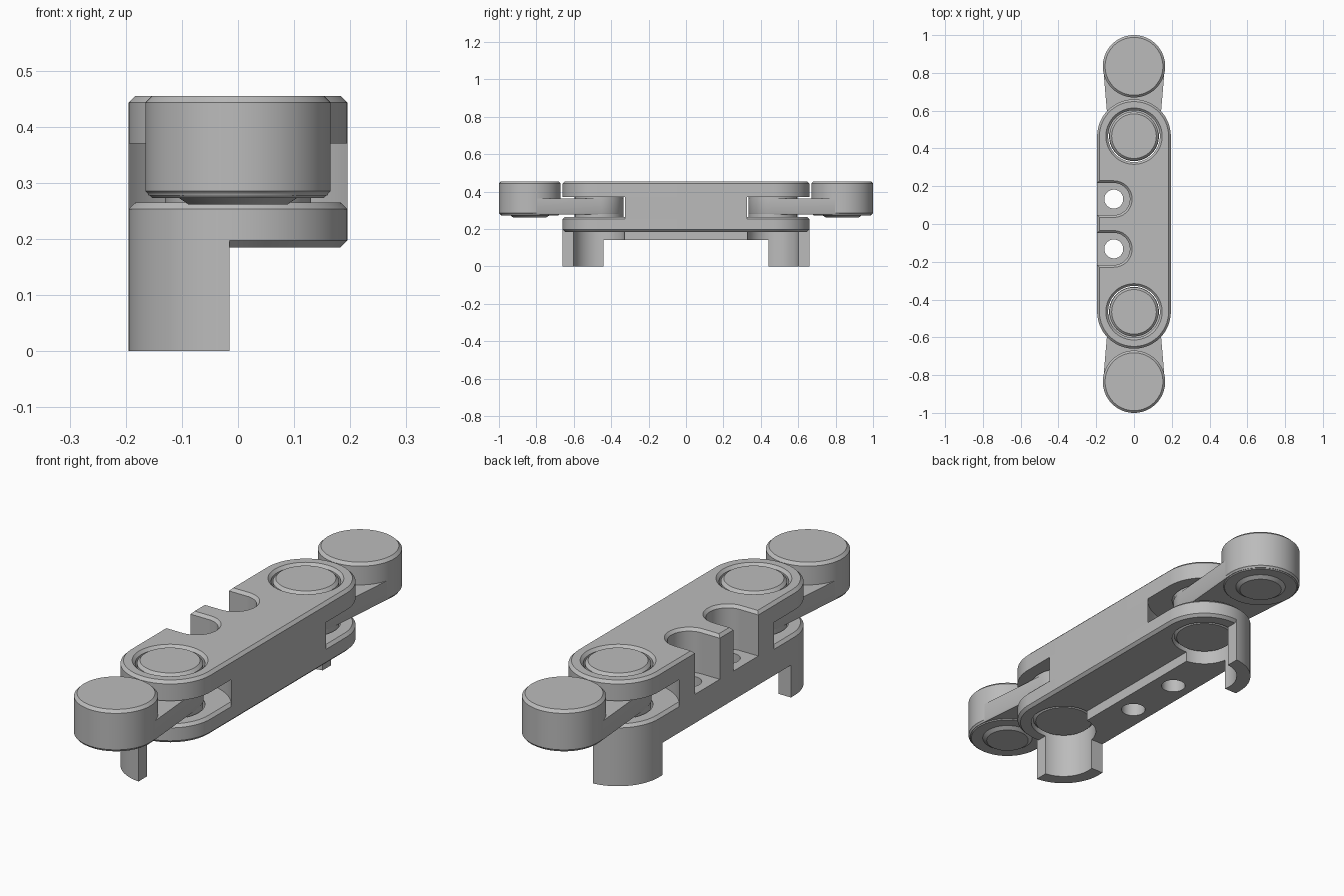
import bpy
import bmesh
from math import acos, atan2, cos, sin, pi

if "Cube" in bpy.data.objects:
    bpy.data.objects.remove(bpy.data.objects["Cube"], do_unlink=True)

GREY = (0.5, 0.5, 0.5, 1)
mat = bpy.data.materials.new("plain grey")
mat.use_nodes = True
mat.diffuse_color = GREY
mat.node_tree.nodes["Principled BSDF"].inputs["Base Color"].default_value = GREY

PIVOT, TIP = 0.465, 0.835      # joint and arm-end distances along y
HALF = 0.195                   # half width of the body
TOP, BOTTOM = 0.455, 0.185     # body heights
SLOT_LOW, SLOT_HIGH = 0.265, 0.37
CH = 0.012                     # chamfer size
RAIL_EDGE = -0.015
SEG = 40


def arc(c, r, a0, a1, n):
    return [(c[0] + r * cos(a0 + (a1 - a0) * i / n),
             c[1] + r * sin(a0 + (a1 - a0) * i / n)) for i in range(n + 1)]


def outline(c1, r1, c2, r2):
    """Circle, or the tangent hull of two circles."""
    dx, dy = c2[0] - c1[0], c2[1] - c1[1]
    d = (dx * dx + dy * dy) ** 0.5
    if d == 0:
        return arc(c1, r1, 0, 2 * pi, 2 * SEG)[:-1]
    phi, a = acos((r1 - r2) / d), atan2(dy, dx)
    return arc(c2, r2, a - phi, a + phi, SEG) + arc(c1, r1, a + phi, a + 2 * pi - phi, SEG)


def finish(name, bm):
    bmesh.ops.recalc_face_normals(bm, faces=bm.faces)
    mesh = bpy.data.meshes.new(name)
    bm.to_mesh(mesh)
    bm.free()
    mesh.materials.append(mat)
    ob = bpy.data.objects.new(name, mesh)
    bpy.context.collection.objects.link(ob)
    return ob


def loft(name, levels, c1, r1, c2=None, r2=None):
    """Stack the outline at each (height, outward offset) level."""
    c2, r2 = c2 or c1, r2 or r1
    bm = bmesh.new()
    rings = [[bm.verts.new((x, y, z)) for x, y in outline(c1, r1 + o, c2, r2 + o)]
             for z, o in levels]
    for lo, hi in zip(rings, rings[1:]):
        for i in range(len(lo)):
            j = (i + 1) % len(lo)
            bm.faces.new((lo[i], lo[j], hi[j], hi[i]))
    bm.faces.new(rings[0])
    bm.faces.new(rings[-1])
    return finish(name, bm)


def box(name, lo, hi):
    bm = bmesh.new()
    bmesh.ops.create_cube(bm, size=1)
    for v in bm.verts:
        v.co = [(a + b) / 2 + t * (b - a) for a, b, t in zip(lo, hi, v.co)]
    return finish(name, bm)


def select(ob):
    bpy.ops.object.select_all(action="DESELECT")
    ob.select_set(True)
    bpy.context.view_layer.objects.active = ob


def cut(ob, cutters):
    select(ob)
    for c in cutters:
        mod = ob.modifiers.new("cut", "BOOLEAN")
        mod.operation, mod.solver, mod.object = "DIFFERENCE", "EXACT", c
        bpy.ops.object.modifier_apply(modifier=mod.name)


def both_chamfers(z0, z1):
    return [(z0, -CH), (z0 + CH, 0), (z1 - CH, 0), (z1, -CH)]


# Cutters: pivot holes, slot clearances, side notches and bolt holes
holes, clearances, notches, bolts = [], [], [], []
for s in (-1, 1):
    p = (0, s * PIVOT)
    holes.append(loft("hole_cutter", [(-0.1, 0), (TOP - CH, 0), (TOP + CH, 2 * CH)], p, 0.137))
    clearances.append(loft("slot_cutter", [(0, 0), (1, 0)], p, 0.24))
    n = (-0.107, s * 0.132)
    notches.append(loft("notch_cutter", [(SLOT_LOW, 0), (TOP - CH, 0), (TOP + CH, 2 * CH)],
                        n, 0.085, (-0.5, n[1]), 0.085))
    bolts.append(loft("bolt_cutter", [(0, 0), (1, 0)], n, 0.05))

ends = ((0, -PIVOT), HALF, (0, PIVOT), HALF)
body = []

# Lower plate
lower = loft("lower_plate", both_chamfers(BOTTOM, SLOT_LOW), *ends)
cut(lower, holes + bolts)
body.append(lower)

# Upper plate
upper = loft("upper_plate", [(SLOT_HIGH, 0), (TOP - CH, 0), (TOP, -CH)], *ends)
cut(upper, holes + notches)
body.append(upper)

# Middle block with concave ends that clear the swinging arms
core = box("middle_block", (-HALF, -PIVOT, SLOT_LOW - CH), (HALF, PIVOT, TOP - CH))
cut(core, clearances + notches + bolts)
body.append(core)

# Underside rail with a curved leg at each end
rail = loft("rail_and_legs", [(0, 0), (BOTTOM + CH, 0)], *ends)
side = box("side_cutter", (RAIL_EDGE, -1, -1), (1, 1, 1))
gap = box("gap_cutter", (-1, -0.44, -1), (1, 0.44, 0.14))
cut(rail, [side, gap] + holes + bolts)
body.append(rail)

for c in holes + clearances + notches + bolts + [side, gap]:
    bpy.data.objects.remove(c, do_unlink=True)

# Swinging arms: pivot pin, tapered bar, end disc and its underside boss
for s, label in ((-1, "front"), (1, "back")):
    p, t = (0, s * PIVOT), (0, s * TIP)
    body += [
        loft(label + "_pivot_pin", both_chamfers(BOTTOM + 0.005, TOP), p, 0.13),
        loft(label + "_arm_bar", [(0.277, -0.004), (0.285, 0), (0.362, 0)], p, 0.132, t, 0.163),
        loft(label + "_end_disc", both_chamfers(0.273, TOP), t, 0.165),
        loft(label + "_end_boss", [(0.261, -0.02), (0.275, 0)], t, 0.108),
    ]

for ob in body:
    select(ob)
    bpy.ops.object.shade_smooth_by_angle(angle=pi / 6)
